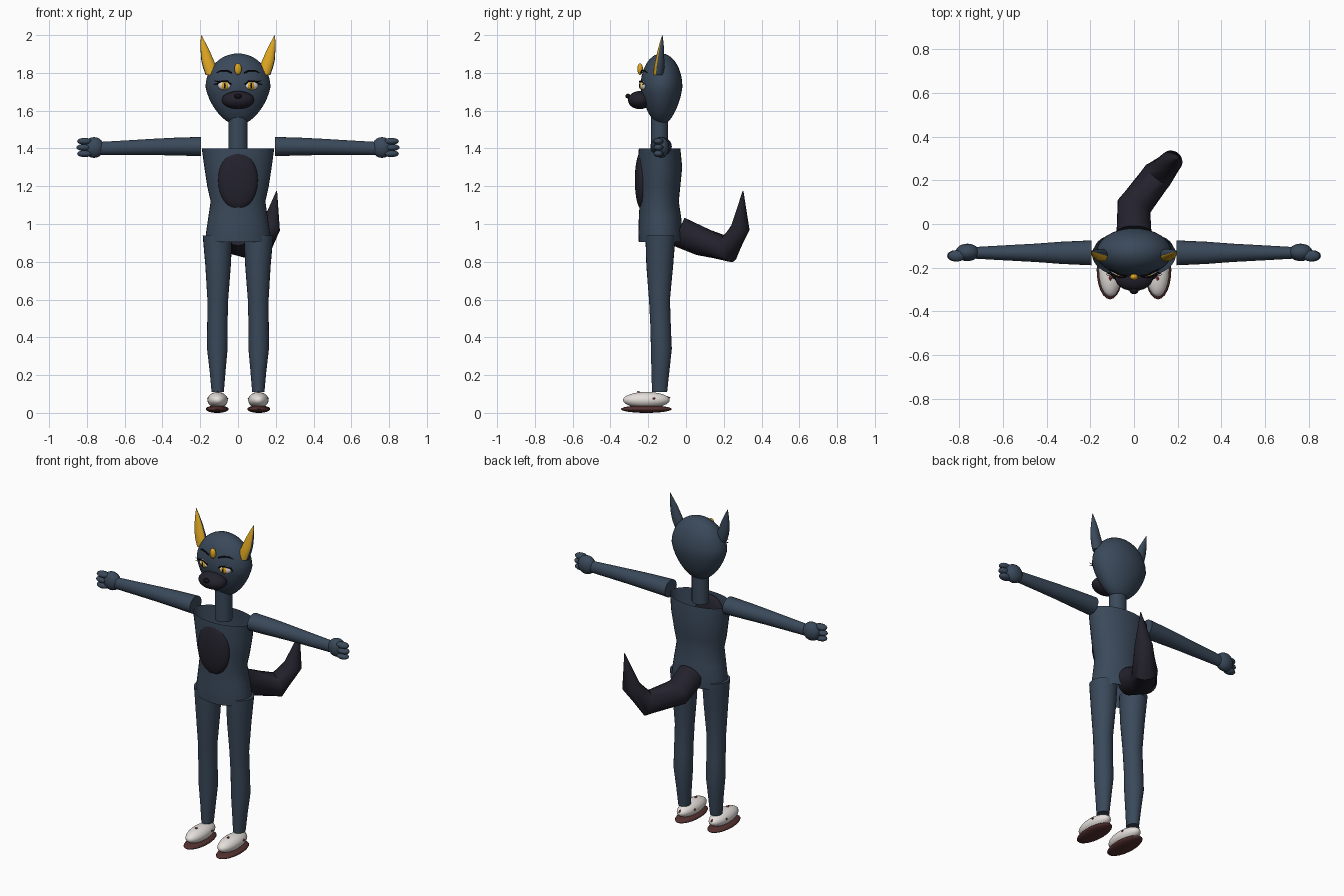
import bpy, bmesh, math
from mathutils import Vector

cube = bpy.data.objects.get("Cube")
if cube:
    bpy.data.objects.remove(cube)


def material(name, rgb):
    m = bpy.data.materials.new(name)
    m.use_nodes = True
    m.diffuse_color = (*rgb, 1)
    m.node_tree.nodes["Principled BSDF"].inputs["Base Color"].default_value = (*rgb, 1)
    return m


SLATE = material("slate blue fur", (0.042, 0.066, 0.102))
DARK = material("dark fur", (0.017, 0.016, 0.026))
GOLD = material("gold", (0.72, 0.38, 0.015))
WHITE = material("off white", (0.78, 0.74, 0.71))
BLACK = material("black", (0.006, 0.006, 0.008))
SOLE = material("brown sole", (0.085, 0.03, 0.028))
RED = material("red", (0.32, 0.045, 0.05))


def finish(name, bm, mats, rule=None, angle=40):
    """Turn a bmesh into a smooth shaded object; rule picks second-colour faces."""
    bmesh.ops.recalc_face_normals(bm, faces=bm.faces)
    bm.normal_update()
    if rule:
        for f in bm.faces:
            f.material_index = int(rule(f))
    mesh = bpy.data.meshes.new(name)
    bm.to_mesh(mesh)
    bm.free()
    ob = bpy.data.objects.new(name, mesh)
    bpy.context.collection.objects.link(ob)
    for m in mats:
        mesh.materials.append(m)
    bpy.ops.object.select_all(action='DESELECT')
    ob.select_set(True)
    bpy.context.view_layer.objects.active = ob
    bpy.ops.object.shade_smooth_by_angle(angle=math.radians(angle))
    return ob


def tube(name, path, radii, mats, axis=None, ref=(0, 1, 0), caps=True,
         sides=24, rule=None, angle=40):
    """Loft ellipses along a path, square to a fixed axis or to the path."""
    bm = bmesh.new()
    pts = [Vector(p) for p in path]
    rings = []
    for i, p in enumerate(pts):
        t = Vector(axis) if axis else pts[min(i + 1, len(pts) - 1)] - pts[max(i - 1, 0)]
        t.normalize()
        u = Vector(ref).cross(t).normalized()
        v = t.cross(u)
        a, b = radii[i]
        rings.append([bm.verts.new(p + u * a * math.cos(k * math.tau / sides)
                                   + v * b * math.sin(k * math.tau / sides))
                      for k in range(sides)])
    for lo, hi in zip(rings, rings[1:]):
        for k in range(sides):
            n = (k + 1) % sides
            bm.faces.new((lo[k], lo[n], hi[n], hi[k]))
    if caps:
        bm.faces.new(rings[0][::-1])
        bm.faces.new(rings[-1])
    return finish(name, bm, mats, rule, angle)


def ellipsoid(name, centre, radii, mat, turn=0, seg=24):
    bm = bmesh.new()
    bmesh.ops.create_uvsphere(bm, u_segments=seg, v_segments=seg // 2, radius=1)
    bmesh.ops.scale(bm, vec=radii, verts=bm.verts)
    ob = finish(name, bm, [mat], angle=80)
    ob.location = centre
    ob.rotation_euler.z = turn
    return ob


UP = (0, 0, 1)

# Torso and neck
torso = [(0.905, 0.17, -0.250, -0.02), (0.95, 0.17, -0.252, -0.018),
         (1.03, 0.158, -0.25, -0.025), (1.12, 0.145, -0.245, -0.038),
         (1.20, 0.163, -0.25, -0.03), (1.30, 0.178, -0.253, -0.02),
         (1.40, 0.192, -0.25, -0.03)]
tube("torso", [(0, (f + b) / 2, z) for z, r, f, b in torso],
     [(r, (b - f) / 2) for z, r, f, b in torso], [SLATE], UP, caps=False, sides=32)
tube("neck", [(0, -0.14, 1.38), (0, -0.14, 1.58)], [(0.05, 0.045)] * 2, [SLATE], UP)
ellipsoid("chest_patch", (0, -0.235, 1.232), (0.105, 0.036, 0.154), DARK, seg=32)

# Head: an egg that narrows to the chin
bm = bmesh.new()
bmesh.ops.create_uvsphere(bm, u_segments=32, v_segments=20, radius=1)
for vert in bm.verts:
    s = vert.co.z
    k = 1 if s > 0 else 1 + 0.22 * s
    vert.co = (vert.co.x * 0.172 * k, vert.co.y * 0.111 * k - 0.13,
               1.725 + s * (0.178 if s > 0 else 0.2))
finish("head", bm, [SLATE], angle=80)

# Muzzle, nose and forehead gem
ellipsoid("muzzle", (0, -0.245, 1.656), (0.087, 0.062, 0.048), DARK)
ellipsoid("nose", (0, -0.307, 1.677), (0.02, 0.014, 0.013), BLACK, seg=16)
ellipsoid("forehead_gem", (0, -0.243, 1.82), (0.019, 0.015, 0.031), GOLD, seg=16)

# Tail: bends to the left, then turns up to a point
tube("tail", [(0, -0.04, 0.96), (0, 0.08, 0.908), (0.11, 0.225, 0.868),
              (0.172, 0.288, 0.98), (0.205, 0.302, 1.175)],
     [(0.08, 0.08), (0.076, 0.08), (0.072, 0.072), (0.05, 0.052), (0.002, 0.002)],
     [DARK], ref=(1, 0, 0), angle=50)

for s, side in ((1, "left"), (-1, "right")):
    # Leg: each ring is height, inner x, outer x, front y, back y
    leg = [(0.11, 0.075, 0.140, -0.18, -0.10), (0.22, 0.066, 0.15, -0.183, -0.088),
           (0.34, 0.055, 0.164, -0.186, -0.075), (0.45, 0.056, 0.163, -0.188, -0.08),
           (0.60, 0.052, 0.162, -0.196, -0.085), (0.78, 0.038, 0.173, -0.21, -0.068),
           (0.94, 0.030, 0.187, -0.215, -0.055)]
    tube(side + "_leg", [(s * (i + o) / 2, (f + b) / 2, z) for z, i, o, f, b in leg],
         [((o - i) / 2, (b - f) / 2) for z, i, o, f, b in leg], [SLATE], UP)

    # Shoe with a flat sole and small red studs
    ellipsoid(side + "_shoe", (s * 0.108, -0.21, 0.068), (0.054, 0.124, 0.043), WHITE)
    ellipsoid(side + "_sole", (s * 0.11, -0.21, 0.02), (0.061, 0.135, 0.02), SOLE)
    studs = [(0.108, -0.25, 0.108), (0.155, -0.17, 0.076),
             (0.061, -0.17, 0.076), (0.108, -0.095, 0.08)]
    for n, (x, y, z) in enumerate(studs):
        tip = Vector((x, y, z))
        out = (tip - Vector((0.108, -0.21, 0.068))).normalized()
        ends = [tip - out * 0.01, tip + out * 0.012]
        tube(f"{side}_shoe_stud_{n + 1}", [(s * p.x, p.y, p.z) for p in ends],
             [(0.012, 0.012), (0.001, 0.001)], [RED], sides=6, ref=(0.3, 0.5, 0.8))

    # Arm, hand and three fingers
    arm = [(0.195, 1.41, 0.057, 0.051), (0.33, 1.41, 0.051, 0.047),
           (0.45, 1.408, 0.042, 0.043), (0.60, 1.404, 0.034, 0.038),
           (0.74, 1.40, 0.026, 0.034)]
    tube(side + "_arm", [(s * x, -0.132, z) for x, z, ry, rz in arm],
         [(rz, ry) for x, z, ry, rz in arm], [SLATE], (1, 0, 0))
    ellipsoid(side + "_hand", (s * 0.763, -0.13, 1.405), (0.055, 0.04, 0.055), SLATE)
    for n in range(3):
        ellipsoid(f"{side}_finger_{n + 1}", (s * (0.812 + 0.004 * (n == 1)), -0.146, 1.372 + 0.033 * n),
                  (0.04, 0.026, 0.018), SLATE, seg=16)

    # Ear: a horn shape with a gold front
    ear = [(1.79, 0.105, 0.172, 0.026), (1.83, 0.114, 0.186, 0.028),
           (1.87, 0.130, 0.195, 0.023), (1.92, 0.151, 0.198, 0.017),
           (1.96, 0.172, 0.198, 0.010), (2.0, 0.194, 0.196, 0.001)]
    tube(side + "_ear", [(s * (i + o) / 2, -0.14 + 0.1 * (z - 1.85), z) for z, i, o, r in ear],
         [((o - i) / 2, r) for z, i, o, r in ear], [SLATE, GOLD], UP,
         rule=lambda f: f.normal.y < -0.25 and f.normal.x * s < 0.75)

    # Eye, iris, pupil
    turn = s * 0.3
    ellipsoid(side + "_eye", (s * 0.072, -0.224, 1.733), (0.036, 0.018, 0.024), WHITE, turn, 20)
    ellipsoid(side + "_iris", (s * 0.070, -0.236, 1.732), (0.02, 0.010, 0.021), GOLD, turn, 16)
    ellipsoid(side + "_pupil", (s * 0.069, -0.243, 1.732), (0.006, 0.006, 0.015), BLACK, turn, 12)

    # Upper lid, brow and lashes
    lines = {"lid": [(0.036, -0.24, 1.738), (0.055, -0.245, 1.755), (0.085, -0.238, 1.757),
                     (0.112, -0.218, 1.742)],
             "brow": [(0.032, -0.238, 1.80), (0.06, -0.234, 1.812), (0.09, -0.22, 1.812),
                      (0.114, -0.205, 1.80)],
             "upper_lash": [(0.095, -0.232, 1.752), (0.124, -0.235, 1.758)],
             "lower_lash": [(0.108, -0.222, 1.742), (0.128, -0.23, 1.738)]}
    for part, pts in lines.items():
        tube(f"{side}_{part}", [(s * x, y, z) for x, y, z in pts],
             [(0.004, 0.004)] * (len(pts) - 1) + [(0.001, 0.001)], [BLACK], sides=8)
